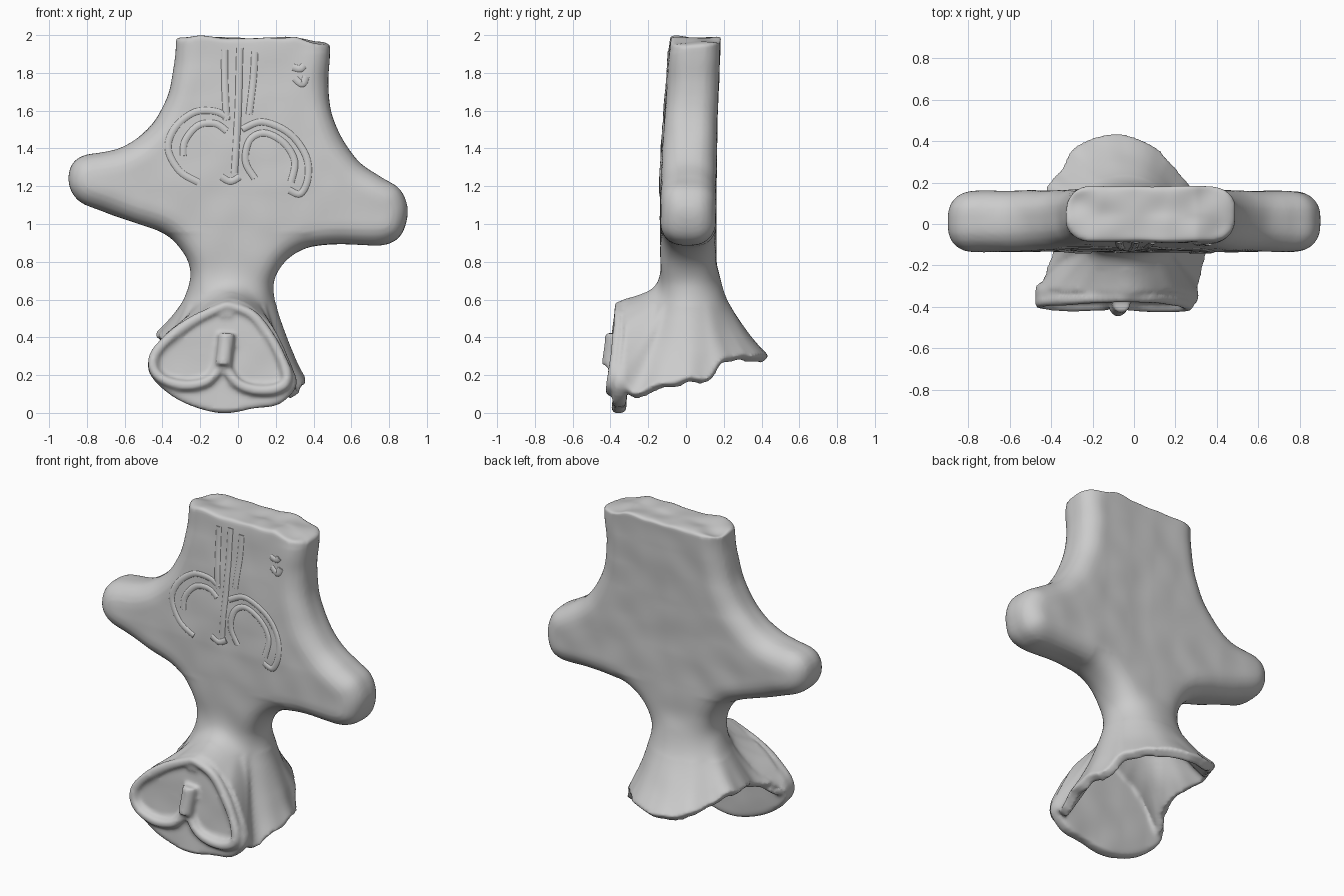
import bpy, bmesh, math
from mathutils import Vector, noise
from mathutils.bvhtree import BVHTree

if "Cube" in bpy.data.objects:
    bpy.data.objects.remove(bpy.data.objects["Cube"])

clay = bpy.data.materials.new("grey_clay")
clay.diffuse_color = (0.6, 0.6, 0.6, 1)
clay.use_nodes = True
clay.node_tree.nodes["Principled BSDF"].inputs["Base Color"].default_value = clay.diffuse_color


def spline(pts, closed=False, n=6):
    """Catmull-Rom curve through a few points."""
    p = [Vector(q) for q in pts]
    m, out = len(p), []
    for i in range(m if closed else m - 1):
        if closed:
            a, b, c, d = (p[(i + k) % m] for k in (-1, 0, 1, 2))
        else:
            a, b, c, d = p[max(i - 1, 0)], p[i], p[i + 1], p[min(i + 2, m - 1)]
        for s in range(n):
            t = s / n
            out.append(0.5 * (2 * b + (c - a) * t + (2 * a - 5 * b + 4 * c - d) * t * t
                              + (3 * b - a - 3 * c + d) * t ** 3))
    return out if closed else out + [p[-1]]


def as_mesh(ob):
    bpy.ops.object.select_all(action='DESELECT')
    ob.select_set(True)
    bpy.context.view_layer.objects.active = ob
    bpy.ops.object.convert(target='MESH')
    return bpy.context.view_layer.objects.active


def curve(name, pts, closed, radius, extrude=0.0, flat=False):
    cu = bpy.data.curves.new(name, 'CURVE')
    cu.dimensions = '2D' if flat else '3D'
    if flat:
        cu.fill_mode, cu.extrude, cu.offset = 'BOTH', extrude, -radius
    else:
        cu.fill_mode, cu.use_fill_caps = 'FULL', True
    cu.bevel_depth, cu.bevel_resolution = radius, 4
    sp = cu.splines.new('POLY')
    sp.points.add(len(pts) - 1)
    for q, v in zip(sp.points, pts):
        q.co = (v[0], v[1], 0 if flat else v[2], 1)
    sp.use_cyclic_u = closed
    ob = bpy.data.objects.new(name, cu)
    bpy.context.collection.objects.link(ob)
    return as_mesh(ob)


def edit(ob, fn):
    bm = bmesh.new()
    bm.from_mesh(ob.data)
    fn(bm)
    bm.to_mesh(ob.data)
    bm.free()


def slab(name, outline, half, radius, y_of_z, top=9):
    """Upright plate with rounded edges, outline given in x and z."""
    ob = curve(name, spline(outline, True), True, radius, half - radius, True)

    def stand(bm):
        for v in bm.verts:
            x, z, d = v.co
            v.co = (x, y_of_z(z) - d, z)
        bmesh.ops.remove_doubles(bm, verts=bm.verts, dist=1e-4)
        if top < 9:
            bmesh.ops.bisect_plane(bm, geom=bm.verts[:] + bm.edges[:] + bm.faces[:],
                                   plane_co=(0, 0, top), plane_no=(0, 0, 1), clear_outer=True)
            bmesh.ops.holes_fill(bm, edges=[e for e in bm.edges if e.is_boundary])
        bmesh.ops.recalc_face_normals(bm, faces=bm.faces)
    edit(ob, stand)
    return ob


# flat torso with two stub arms and a neck
torso = slab("torso", [
    (-.325, 2.3), (-.325, 2.1), (-.33, 1.95), (-.345, 1.8), (-.385, 1.65), (-.47, 1.51), (-.62, 1.40), (-.81, 1.365),
    (-.885, 1.30), (-.895, 1.2), (-.84, 1.12), (-.72, 1.07), (-.56, 1.01), (-.40, .955),
    (-.30, .86), (-.25, .74), (-.25, .6), (-.18, .56), (.1, .56), (.17, .6), (.18, .68), (.23, .78),
    (.33, .86), (.47, .89), (.64, .89), (.79, .895), (.87, .95), (.9, 1.07), (.86, 1.18),
    (.76, 1.25), (.64, 1.33), (.55, 1.45), (.495, 1.6), (.475, 1.75), (.485, 1.88), (.485, 2.1), (.48, 2.3)],
    .147, .115, lambda z: .012, 1.985)

# flared hollow skirt below the neck: rim points, lofted up to a neck ring
RIM = [(-.06, -.32, .57), (.08, -.32, .52), (.19, -.33, .39), (.26, -.34, .24), (.29, -.29, .1),
       (.33, -.12, .14), (.335, 0, .16), (.29, .13, .19), (.23, .2, .27), (.08, .36, .29),
       (-.1, .42, .28), (-.27, .36, .31), (-.34, .25, .35), (-.41, .16, .4), (-.40, .03, .39),
       (-.37, -.12, .35), (-.41, -.24, .30), (-.45, -.31, .26), (-.35, -.32, .41), (-.2, -.32, .51)]
bm = bmesh.new()
rings = []
rim = spline(RIM, True, 5)
for i in range(17):
    t = i / 16
    ring = []
    for r in rim:
        a = math.atan2(r.y, r.x + .06)
        top = Vector((-.035 + .185 * math.cos(a), .02 + .13 * math.sin(a), .76))
        # the shoulder is tight above the face plate, gentle at the back
        power = 1.75 + (1.7 * max(r.z - .2, 0) / .37 if r.y < -.2 else 0)
        h = t ** power
        co = Vector((top.x + (r.x - top.x) * h, top.y + (r.y - top.y) * h, top.z + (r.z - top.z) * t))
        co.z += .022 * t ** 4 * noise.noise(r * 11)
        ring.append(bm.verts.new(co))
    rings.append(ring)
for lo, hi in zip(rings, rings[1:]):
    for k in range(len(rim)):
        j = (k + 1) % len(rim)
        bm.faces.new((lo[k], lo[j], hi[j], hi[k]))
me = bpy.data.meshes.new("skirt")
bm.to_mesh(me)
bm.free()
skirt = bpy.data.objects.new("skirt", me)
bpy.context.collection.objects.link(skirt)
m = skirt.modifiers.new("wall", 'SOLIDIFY')
m.thickness, m.offset = .06, 0
skirt = as_mesh(skirt)


# leaning face plate on the front of the skirt
def plate_y(z):
    return -.315 - .07 * (.6 - z)


plate = slab("face_plate", [
    (-.06, .6), (.06, .56), (.18, .42), (.26, .28), (.31, .15), (.22, .05), (.08, .02), (-.06, .002),
    (-.2, .02), (-.35, .09), (-.45, .18), (-.475, .26), (-.43, .36), (-.25, .5)], .035, .02, plate_y)


def rim_tube(name, pts, r, lift=.035):
    p = spline([(x, plate_y(z) - lift - .02 * max(0, 1 - z / .4), z) for x, z in pts])
    return curve(name, p, False, r)


# raised bowls, central beak and small knob on the plate
parts = [torso, skirt, plate,
         rim_tube("left_bowl", [(-.09, .36), (-.1, .25), (-.16, .17), (-.28, .145), (-.4, .18), (-.45, .25),
                                (-.415, .345), (-.25, .48), (-.06, .57)], .028),
         rim_tube("right_bowl", [(-.07, .36), (-.06, .24), (.0, .155), (.1, .12), (.21, .13), (.26, .19),
                                 (.2, .35), (.08, .515), (-.06, .57)], .028),
         rim_tube("beak", [(-.06, .42), (-.065, .36), (-.08, .25)], .045, .055),
         rim_tube("knob", [(-.085, .51), (-.06, .53), (-.035, .51)], .02, .03)]

# fuse everything into one soft clay body
bpy.ops.object.select_all(action='DESELECT')
for ob in parts:
    ob.select_set(True)
bpy.context.view_layer.objects.active = torso
bpy.ops.object.join()
body = torso
body.name = "body"
m = body.modifiers.new("fuse", 'REMESH')
m.mode, m.voxel_size = 'VOXEL', .013
m = body.modifiers.new("soften", 'SMOOTH')
m.factor, m.iterations = .5, 4
body = as_mesh(body)


def weather(bm):
    """Blend the neck, lean the top back a little, break the top edge."""
    neck = [v for v in bm.verts if .57 < v.co.z < .95 and v.co.y > -.22 and -.45 < v.co.x < .4]
    for _ in range(40):
        bmesh.ops.smooth_vert(bm, verts=neck, factor=.5, use_axis_x=True, use_axis_y=True, use_axis_z=True)
    bm.normal_update()
    shift = []
    for v in bm.verts:
        p = v.co
        d = v.normal * (.006 * noise.noise(p * 6))
        if p.z > 1.2:
            d.y += .04 * ((p.z - 1.2) / .8) ** 1.3 - (p.y - .01) * .1 * (p.z - 1.2) / .8
        if p.z > 1.9:
            k = min((p.z - 1.9) / .07, 1)
            d.z += k * (.022 * noise.noise(p * 7) - .2 * max(p.x - .3, 0))
        shift.append(d)
    for v, d in zip(bm.verts, shift):
        v.co += d


edit(body, weather)
bm = bmesh.new()
bm.from_mesh(body.data)
tree = BVHTree.FromBMesh(bm)
bm.free()

# low relief on the chest, laid onto the front surface
RELIEF = {
    "left_outer_arc": [(-.21, 1.22), (-.31, 1.28), (-.37, 1.4), (-.33, 1.51), (-.23, 1.59), (-.12, 1.595), (-.05, 1.56)],
    "left_inner_arc": [(-.29, 1.36), (-.28, 1.44), (-.21, 1.52), (-.12, 1.53), (-.06, 1.49)],
    "right_outer_arc": [(.02, 1.5), (.13, 1.54), (.27, 1.48), (.36, 1.36), (.37, 1.24), (.33, 1.16), (.27, 1.18)],
    "right_inner_arc": [(.09, 1.24), (.04, 1.33), (.06, 1.44), (.14, 1.48), (.24, 1.43), (.3, 1.33), (.28, 1.22)],
    "left_stripe": [(-.07, 1.92), (-.07, 1.75), (-.06, 1.55)],
    "middle_stripe": [(.01, 1.93), (0, 1.6), (-.02, 1.27)],
    "right_stripe": [(.09, 1.91), (.08, 1.75), (.06, 1.58)],
    "pendant": [(-.09, 1.25), (-.04, 1.225), (.01, 1.25)],
    "upper_mark": [(.29, 1.83), (.33, 1.82), (.35, 1.84)],
    "lower_mark": [(.3, 1.77), (.34, 1.74), (.36, 1.78)],
}
for name, pts in RELIEF.items():
    path = []
    for x, z in spline(pts):
        hit = tree.ray_cast(Vector((x, -1, z)), Vector((0, 1, 0)))[0]
        path.append((x, hit.y + .021, z))
    curve(name, path, False, .028)

for ob in bpy.context.scene.objects:
    ob.data.materials.clear()
    ob.data.materials.append(clay)
    for f in ob.data.polygons:
        f.use_smooth = True
        f.material_index = 0
